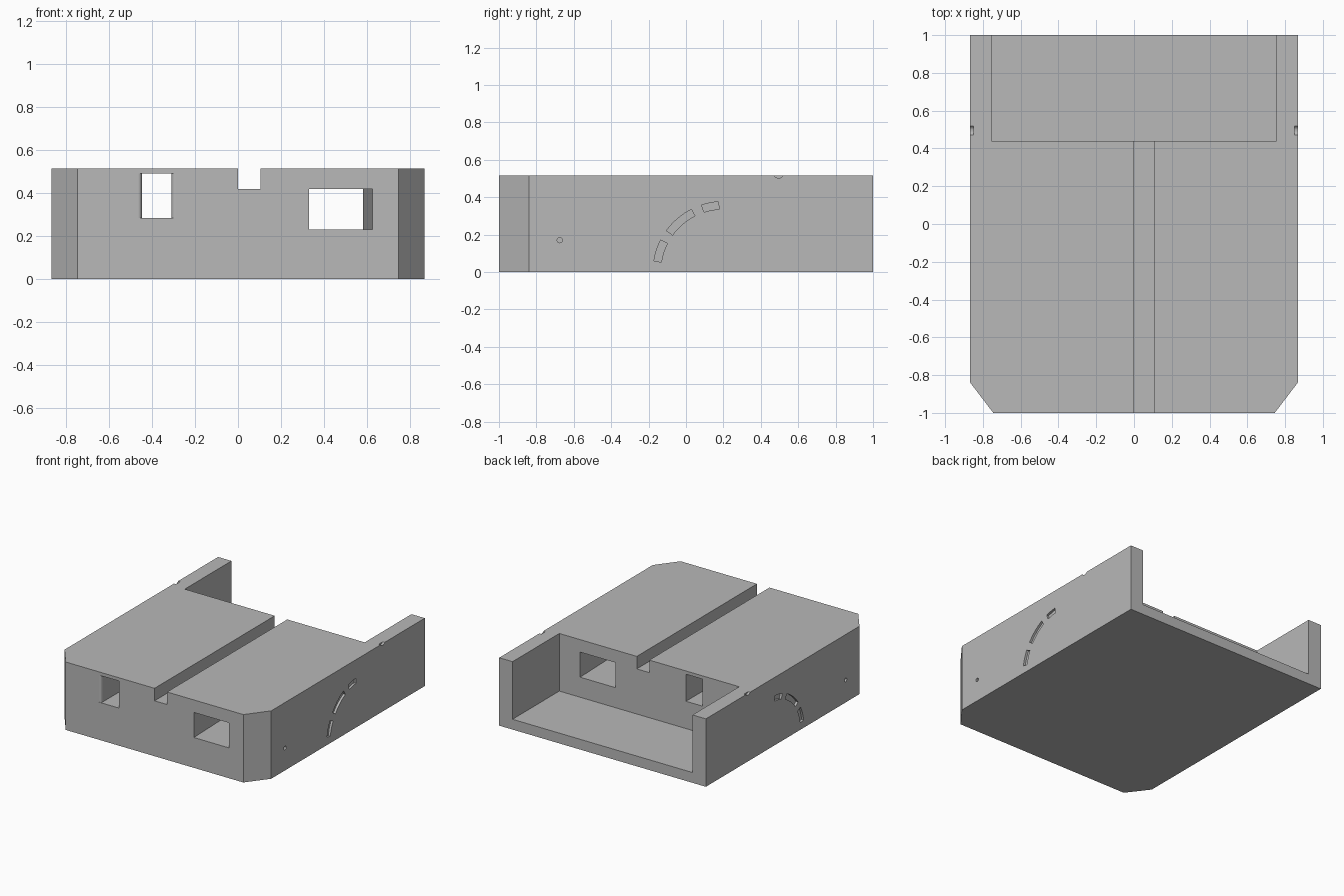
import bpy
from math import sin, cos, pi, radians
from mathutils import Vector

if "Cube" in bpy.data.objects:
    bpy.data.objects.remove(bpy.data.objects["Cube"], do_unlink=True)

W, TOP = 0.867, 0.515          # half width and height of the block
POCKET_Y, DEPTH = 0.44, 0.017  # pocket wall position, engraving depth

grey = bpy.data.materials.new("plain grey")
grey.use_nodes = True
grey.diffuse_color = (0.48, 0.48, 0.48, 1)
grey.node_tree.nodes["Principled BSDF"].inputs["Base Color"].default_value = (0.48, 0.48, 0.48, 1)


def prism(name, profile, axis, low, high):
    """Extrude a 2D profile along x (profile is y, z) or along z (profile is x, y)."""
    n = len(profile)
    place = (lambda p, t: (t, p[0], p[1])) if axis == "x" else (lambda p, t: (p[0], p[1], t))
    verts = [place(p, t) for t in (low, high) for p in profile]
    faces = [list(range(n))[::-1], list(range(n, 2 * n))]
    faces += [[i, (i + 1) % n, n + (i + 1) % n, n + i] for i in range(n)]
    area = sum(profile[i - 1][0] * profile[i][1] - profile[i][0] * profile[i - 1][1] for i in range(n))
    if area < 0:
        faces = [f[::-1] for f in faces]
    mesh = bpy.data.meshes.new(name)
    mesh.from_pydata(verts, [], faces)
    mesh.materials.append(grey)
    obj = bpy.data.objects.new(name, mesh)
    bpy.context.collection.objects.link(obj)
    return obj


def rect(x0, x1, y0, y1):
    return [(x0, y0), (x1, y0), (x1, y1), (x0, y1)]


def circle(y, z, r, n=24):
    return [(y + r * cos(2 * pi * i / n), z + r * sin(2 * pi * i / n)) for i in range(n)]


def arc_slot(start, end, steps=8):
    """Curved slot between two angles measured up from the front."""
    angles = [radians(start + (end - start) * i / steps) for i in range(steps + 1)]
    ring = lambda r, seq: [(0.2 - r * cos(a), r * sin(a)) for a in seq]
    return ring(0.376, angles) + ring(0.336, angles[::-1])


# Block with chamfered front corners
half = [(0.745, -1), (W, -0.84), (W, 1)]
block = prism("block_body", half + [(-x, y) for x, y in reversed(half)], "z", 0, TOP)

# Rear pocket and top groove
cutters = [
    prism("rear_pocket", rect(-0.755, 0.755, POCKET_Y, 1.1), "z", 0.078, 0.7),
    prism("top_groove", rect(0, 0.105, -1.1, POCKET_Y + 0.1), "z", 0.42, 0.7),
]

# Wide tunnel, slanting slightly from front to back
slant = -0.045 / 1.44
skew = [(x + slant * (y + 1), y) for x, y in
        [(0.33, -1.1), (0.625, -1.1), (0.625, POCKET_Y + 0.1), (0.33, POCKET_Y + 0.1)]]
cutters.append(prism("wide_tunnel", skew, "z", 0.23, 0.42))

# Narrow tunnel with rounded side lips at the front
R, X0, X1 = 0.018, -0.447, -0.308
curve = [(R * (1 - sin(i * pi / 12)), R * (1 - cos(i * pi / 12))) for i in range(7)]
left_lip = [(X0 - dx, -1 + dy) for dx, dy in curve]
right_lip = [(X1 + dx, -1 + dy) for dx, dy in curve]
narrow = [(X0 - R, -1.1)] + left_lip + [(X0, POCKET_Y + 0.1), (X1, POCKET_Y + 0.1)]
narrow += right_lip[::-1] + [(X1 + R, -1.1)]
cutters.append(prism("narrow_tunnel", narrow, "z", 0.285, 0.49))

# Shallow engravings, repeated on both sides
engravings = {
    "lower_arc_slot": arc_slot(9, 27),
    "middle_arc_slot": arc_slot(36, 63),
    "upper_arc_slot": arc_slot(72, 86),
    "pin_hole": circle(-0.675, 0.17, 0.014),
    "top_edge_notch": circle(0.495, 0.531, 0.029),
}
for side, sign in (("left", 1), ("right", -1)):
    for name, profile in engravings.items():
        low, high = sorted((sign * (W - DEPTH), sign * (W + 0.1)))
        cutters.append(prism(f"{side}_{name}", profile, "x", low, high))

# Cut everything out of the block
for cutter in cutters:
    cutter.hide_render = True
    mod = block.modifiers.new(cutter.name, "BOOLEAN")
    mod.operation, mod.solver, mod.object = "DIFFERENCE", "EXACT", cutter
bpy.context.view_layer.objects.active = block
for mod in list(block.modifiers):
    bpy.ops.object.modifier_apply(modifier=mod.name)
for cutter in cutters:
    bpy.data.objects.remove(cutter, do_unlink=True)
